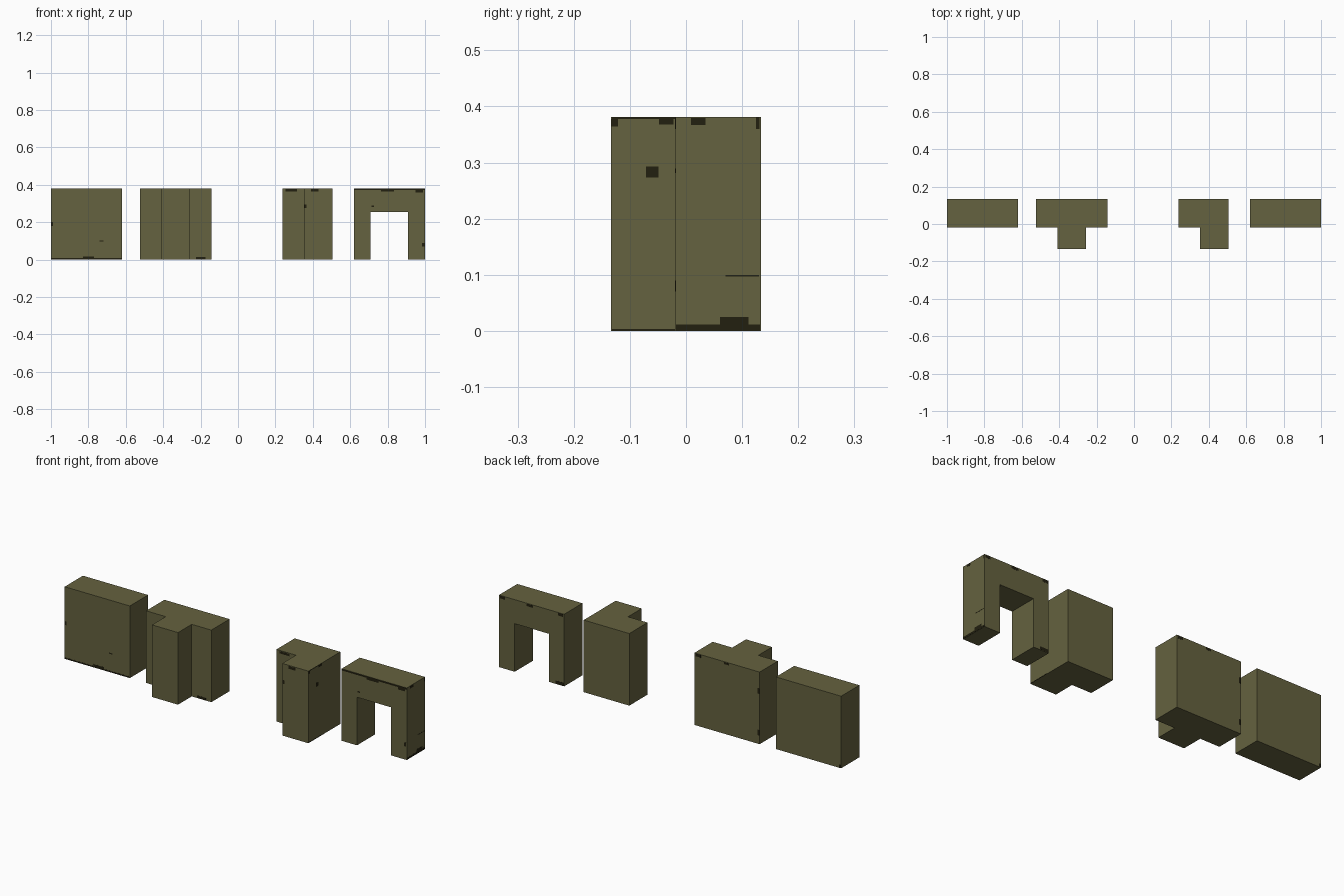
import bpy, bmesh

if "Cube" in bpy.data.objects:
    bpy.data.objects.remove(bpy.data.objects["Cube"])

U = 2 / 52.5          # module size: each block is 10 modules tall
H = 10 * U
BACK, MID, FRONT = 3.5 * U, -0.5 * U, -3.5 * U


def material(name, colour):
    mat = bpy.data.materials.new(name)
    mat.diffuse_color = (*colour, 1)
    mat.use_nodes = True
    mat.node_tree.nodes["Principled BSDF"].inputs["Base Color"].default_value = mat.diffuse_color
    return mat


olive = material("olive_stone", (0.130, 0.122, 0.050))
dark = material("dark_grime", (0.016, 0.014, 0.005))


def finish(name, bm, mat):
    bmesh.ops.recalc_face_normals(bm, faces=bm.faces)
    mesh = bpy.data.meshes.new(name)
    bm.to_mesh(mesh)
    bm.free()
    mesh.materials.append(mat)
    bpy.context.collection.objects.link(bpy.data.objects.new(name, mesh))


def extrude(name, outline, direction):
    """Flat outline of 3D points, extruded along direction into a solid."""
    bm = bmesh.new()
    face = bm.faces.new([bm.verts.new(p) for p in outline])
    ext = bmesh.ops.extrude_face_region(bm, geom=[face])
    verts = [g for g in ext["geom"] if isinstance(g, bmesh.types.BMVert)]
    bmesh.ops.translate(bm, verts=verts, vec=direction)
    finish(name, bm, olive)


def plan_block(name, left, plan):
    """Block from a floor plan; x in modules from its left side."""
    x0 = -1 + left * U
    extrude(name, [(x0 + x * U, y, 0) for x, y in plan], (0, 0, H))


def grime(name, axis, level, patches):
    """Thin dark plates (centre, height, width, tall) on a plane x or y = level."""
    bm = bmesh.new()
    for c, z, w, h in patches:
        pos, size = [c, c, z], [w, w, h]
        pos[axis], size[axis] = level, 0.0012
        cube = bmesh.ops.create_cube(bm, size=1)["verts"]
        bmesh.ops.scale(bm, verts=cube, vec=size)
        bmesh.ops.translate(bm, verts=cube, vec=pos)
    finish(name, bm, dark)


# Plain straight wall
plan_block("straight_wall", 0, [(0, MID), (10, MID), (10, BACK), (0, BACK)])

# T-shaped wall junction
plan_block("t_wall", 12.5, [(0, MID), (3, MID), (3, FRONT), (7, FRONT),
                            (7, MID), (10, MID), (10, BACK), (0, BACK)])

# L-shaped wall corner
plan_block("corner_wall", 32.5, [(0, MID), (3, MID), (3, FRONT),
                                 (7, FRONT), (7, BACK), (0, BACK)])

# Wall with a doorway
x0, door_l, door_r, door_h = 1 - 10 * U, 0.709, 0.908, 0.254
profile = [(x0, 0), (door_l, 0), (door_l, door_h), (door_r, door_h),
           (door_r, 0), (1, 0), (1, H), (x0, H)]
extrude("doorway_wall", [(x, MID, z) for x, z in profile], (0, BACK - MID, 0))

# Grime along the edges of the wall faces
grime("front_grime", 1, MID, [
    (-0.81, 0.004, 0.374, 0.007), (-0.80, 0.012, 0.06, 0.010),
    (-0.73, 0.10, 0.02, 0.006), (-0.994, 0.19, 0.010, 0.02),
    (-0.20, 0.008, 0.05, 0.012), (0.285, 0.371, 0.06, 0.012),
    (0.81, 0.376, 0.374, 0.008), (0.80, 0.368, 0.07, 0.010),
    (0.97, 0.366, 0.04, 0.012), (0.72, 0.285, 0.015, 0.008),
    (0.99, 0.08, 0.012, 0.02)])
grime("stem_grime", 1, FRONT, [(0.41, 0.370, 0.04, 0.014),
                               (0.36, 0.285, 0.012, 0.02)])
grime("doorway_end_grime", 0, 1, [
    (0.057, 0.006, 0.150, 0.010), (0.086, 0.018, 0.05, 0.014),
    (0.022, 0.373, 0.026, 0.012), (0.128, 0.370, 0.006, 0.02),
    (0.10, 0.098, 0.06, 0.003)])
grime("corner_end_grime", 0, -1 + 39.5 * U, [
    (-0.076, 0.379, 0.112, 0.003), (-0.127, 0.371, 0.012, 0.014),
    (-0.035, 0.373, 0.026, 0.010), (-0.06, 0.283, 0.022, 0.02),
    (-0.076, 0.002, 0.112, 0.003)])
grime("back_grime", 1, BACK, [
    (0.98, 0.372, 0.03, 0.014), (0.82, 0.372, 0.04, 0.012),
    (0.64, 0.372, 0.03, 0.014), (0.645, 0.010, 0.05, 0.016),
    (-0.165, 0.372, 0.03, 0.014), (-0.33, 0.373, 0.03, 0.010),
    (-0.518, 0.28, 0.010, 0.03), (-0.518, 0.06, 0.010, 0.03),
    (-0.994, 0.010, 0.010, 0.016)])
